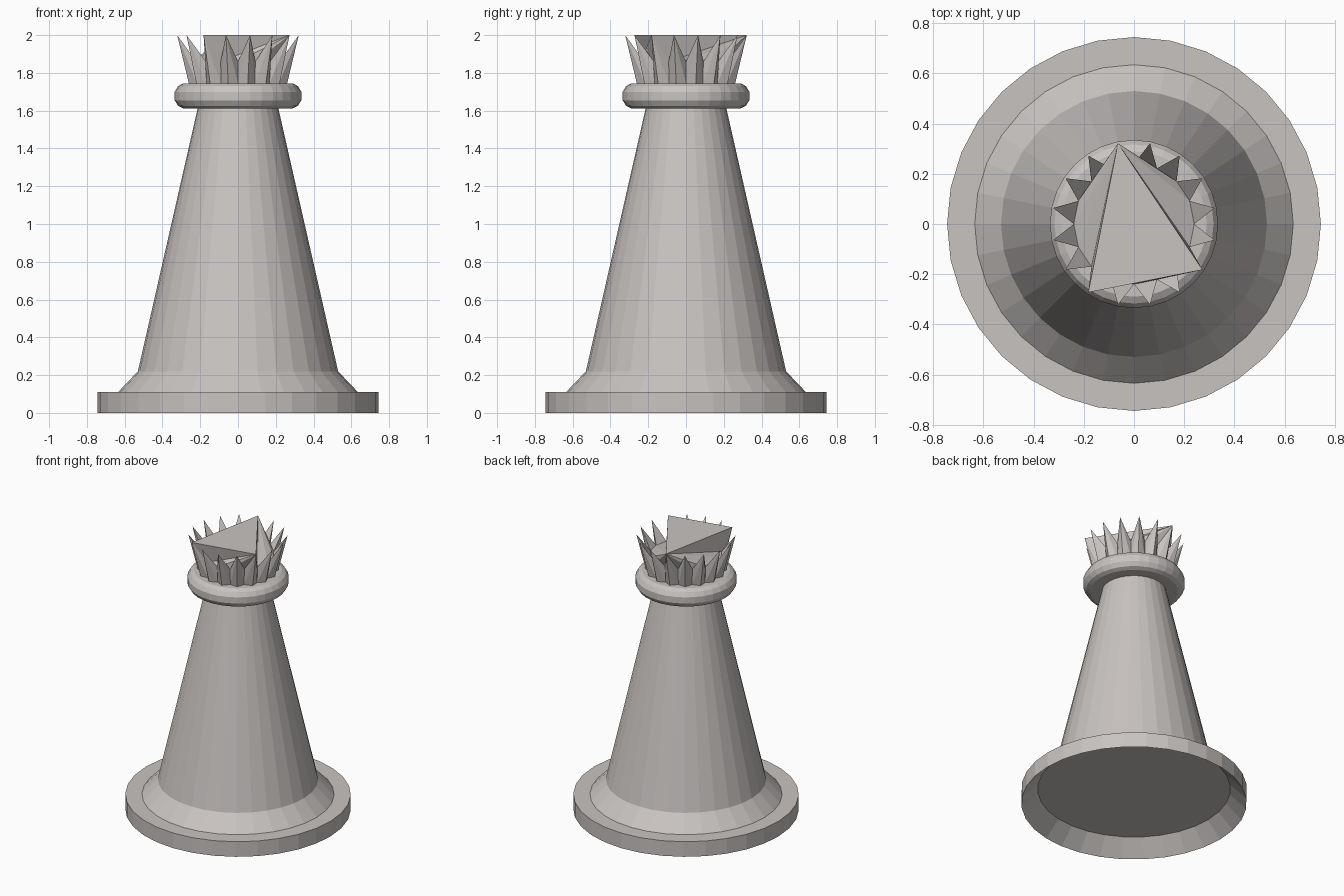
import bpy, bmesh, math

if "Cube" in bpy.data.objects:
    bpy.data.objects.remove(bpy.data.objects["Cube"])

SIDES = 32

stone = bpy.data.materials.new("warm_grey")
stone.diffuse_color = (0.58, 0.55, 0.535, 1)
stone.use_nodes = True
stone.node_tree.nodes["Principled BSDF"].inputs["Base Color"].default_value = stone.diffuse_color


def polar(r, step, z):
    a = 2 * math.pi * step / SIDES
    return (r * math.cos(a), r * math.sin(a), z)


def finish(bm, name):
    mesh = bpy.data.meshes.new(name)
    bm.to_mesh(mesh)
    bm.free()
    mesh.materials.append(stone)
    obj = bpy.data.objects.new(name, mesh)
    bpy.context.collection.objects.link(obj)
    return obj


def lathe(name, profile, cap_first=False, cap_last=False):
    """Spin a list of (radius, z), running upwards on the outside."""
    bm = bmesh.new()
    rings = [[bm.verts.new(polar(r, i, z)) for i in range(SIDES)] for r, z in profile]
    for lo, hi in zip(rings, rings[1:]):
        for i in range(SIDES):
            j = (i + 1) % SIDES
            bm.faces.new((lo[i], lo[j], hi[j], hi[i]))
    if cap_first:
        bm.faces.new(rings[0][::-1])
    if cap_last:
        bm.faces.new(rings[-1])
    return finish(bm, name)


# Foot: hollow underneath, with a sloping inner wall up to a flat disc
lathe("foot", [(0.637, 0.108), (0.745, 0.0), (0.745, 0.11), (0.635, 0.11)], cap_first=True)

# Tapered body with a flared skirt
lathe("body", [(0.635, 0.11), (0.53, 0.22), (0.213, 1.615)])

# Rounded collar
lathe("collar", [(0.213, 1.612), (0.29, 1.612), (0.317, 1.625), (0.335, 1.655),
                 (0.335, 1.70), (0.317, 1.73), (0.29, 1.745), (0.23, 1.745)], cap_last=True)

# Crown: sixteen leaning spikes, valleys on even steps and tips on odd steps
bm = bmesh.new()
base = [bm.verts.new(polar(0.265 if i % 2 else 0.235, i, 1.743)) for i in range(SIDES)]
rim = [bm.verts.new(polar(0.328, i, 2.0) if i % 2 else polar(0.24, i, 1.86))
       for i in range(SIDES)]
for i in range(SIDES):
    j = (i + 1) % SIDES
    tip, low = (i, j) if i % 2 else (j, i)
    outer = [(base[i], base[j], rim[tip]), (base[low], rim[tip], rim[low])]
    if i % 2 == 0:
        outer[1] = (base[low], rim[tip], rim[low])
    else:
        outer[1] = (base[low], rim[low], rim[tip])
    for tri in outer:
        bm.faces.new(tri)

# Crown top: three tips carry a raised triangle, valleys form the floor beside it
back, left, right = 9, 21, 29
for t in range(1, SIDES, 2):
    if t not in (back, left, right):
        bm.faces.new((rim[t - 1], rim[t], rim[(t + 1) % SIDES]))
bm.faces.new((rim[back], rim[left], rim[right]))


def fan(apex, steps):
    for a, b in zip(steps, steps[1:]):
        bm.faces.new((rim[apex], rim[a % SIDES], rim[b % SIDES]))


fan(back, list(range(10, 21, 2)) + [left])
fan(right, [left] + list(range(22, 29, 2)))
fan(back, [right] + list(range(30, 41, 2)))
finish(bm, "crown")
